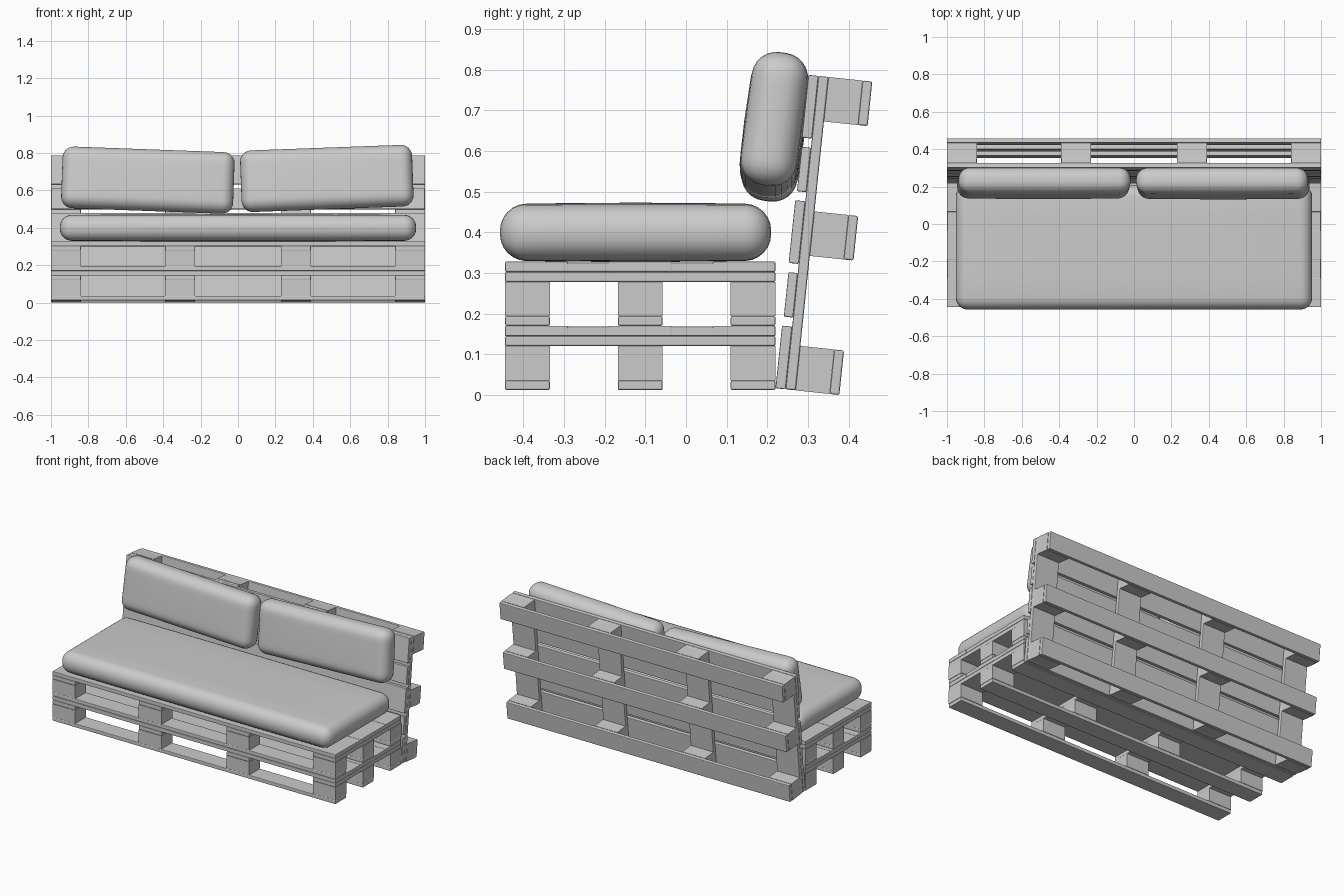
import bpy, bmesh
from math import radians, sin, cos
from mathutils import Matrix, Vector

if "Cube" in bpy.data.objects:
    bpy.data.objects.remove(bpy.data.objects["Cube"])

BLOCK_X = [-0.92, -0.31, 0.31, 0.92]   # block centres along the length
BLOCK_W, BLOCK_D = 0.16, 0.11
RUNNER, BLOCK, BOARD = 0.024, 0.084, 0.025
THICK = RUNNER + BLOCK + 2 * BOARD


def make_boxes(name, boxes, matrix, bevel):
    """One object made of boxes given as (centre, size)."""
    bm = bmesh.new()
    for centre, size in boxes:
        m = Matrix.Translation(centre) @ Matrix.Diagonal((*size, 1))
        bmesh.ops.create_cube(bm, size=1, matrix=m)
    me = bpy.data.meshes.new(name)
    bm.to_mesh(me)
    bm.free()
    ob = bpy.data.objects.new(name, me)
    bpy.context.collection.objects.link(ob)
    ob.matrix_world = matrix
    if bevel:
        mod = ob.modifiers.new("rounded_edges", 'BEVEL')
        mod.width = bevel
        mod.segments = 2
    return ob


def pallet(name, depth, matrix):
    """Runners at the bottom, then blocks, cross boards and deck boards."""
    rows = [BLOCK_D / 2, depth / 2, depth - BLOCK_D / 2]
    z = RUNNER / 2
    make_boxes(name + "_runners",
               [((0, y, z), (2, BLOCK_D, RUNNER)) for y in rows], matrix, 0.004)
    z = RUNNER + BLOCK / 2
    make_boxes(name + "_blocks",
               [((x, y, z), (BLOCK_W, BLOCK_D, BLOCK)) for x in BLOCK_X for y in rows],
               matrix, 0)
    z = RUNNER + BLOCK + BOARD / 2
    make_boxes(name + "_cross_boards",
               [((x, depth / 2, z), (BLOCK_W, depth, BOARD)) for x in BLOCK_X],
               matrix, 0.004)
    # deck: wide and narrow boards alternate
    widths = [0.155, 0.11, 0.155, 0.11, 0.155]
    gap = (depth - sum(widths)) / 4
    z += BOARD
    deck, y = [], 0
    for i, w in enumerate(widths):
        drop = 0.002 * (i % 2)
        deck.append(((0, y + w / 2, z - drop / 2), (2 - drop, w, BOARD - drop)))
        y += w + gap
    make_boxes(name + "_deck_boards", deck, matrix, 0.003)


def cushion(name, size, loc, rot=(0, 0, 0), radius=0.06, bulge=0.006):
    """Rounded box whose large faces swell slightly in the middle."""
    bm = bmesh.new()
    bmesh.ops.create_cube(bm, size=1, matrix=Matrix.Diagonal((*size, 1)))
    bmesh.ops.bevel(bm, geom=bm.edges[:], offset=radius, segments=6,
                    profile=0.5, affect='EDGES')
    # a few cuts across the length and depth carry the swelling
    thin = min(range(3), key=lambda i: size[i])
    wide = [i for i in range(3) if i != thin]
    for axis in wide:
        for t in (-0.25, 0, 0.25):
            no = Vector((0, 0, 0))
            no[axis] = 1
            bmesh.ops.bisect_plane(bm, geom=bm.verts[:] + bm.edges[:] + bm.faces[:],
                                   plane_co=no * t * size[axis], plane_no=no)
    for v in bm.verts:
        k = 1
        for axis in wide:
            k *= 1 - (2 * v.co[axis] / size[axis]) ** 2
        v.co[thin] *= 1 + 2 * bulge * max(k, 0) / size[thin]
    for f in bm.faces:
        f.smooth = True
    me = bpy.data.meshes.new(name)
    bm.to_mesh(me)
    bm.free()
    ob = bpy.data.objects.new(name, me)
    bpy.context.collection.objects.link(ob)
    ob.location = loc
    ob.rotation_euler = [radians(a) for a in rot]


# seat: two stacked pallets
for i, label in enumerate(("lower", "upper")):
    pallet(label + "_seat_pallet", 0.665,
           Matrix.Translation((0, -0.445, 0.012 + i * THICK)))

# backrest: a deeper pallet on edge, leaning back 6 degrees
lean = radians(6)
foot = Vector((0, 0.22 + THICK * cos(lean), 0.0165 - THICK * sin(lean)))
pallet("back_pallet", 0.775,
       Matrix.Translation(foot) @ Matrix.Rotation(radians(90) - lean, 4, 'X'))

# cushions
cushion("seat_cushion", (1.905, 0.667, 0.138), (0, -0.124, 0.4), radius=0.064, bulge=0.004)
cushion("left_back_cushion", (0.92, 0.137, 0.33), (-0.482, 0.219, 0.655), (-7.5, 2.1, 0))
cushion("right_back_cushion", (0.92, 0.137, 0.33), (0.475, 0.217, 0.664), (-7.5, -2.1, 0))
